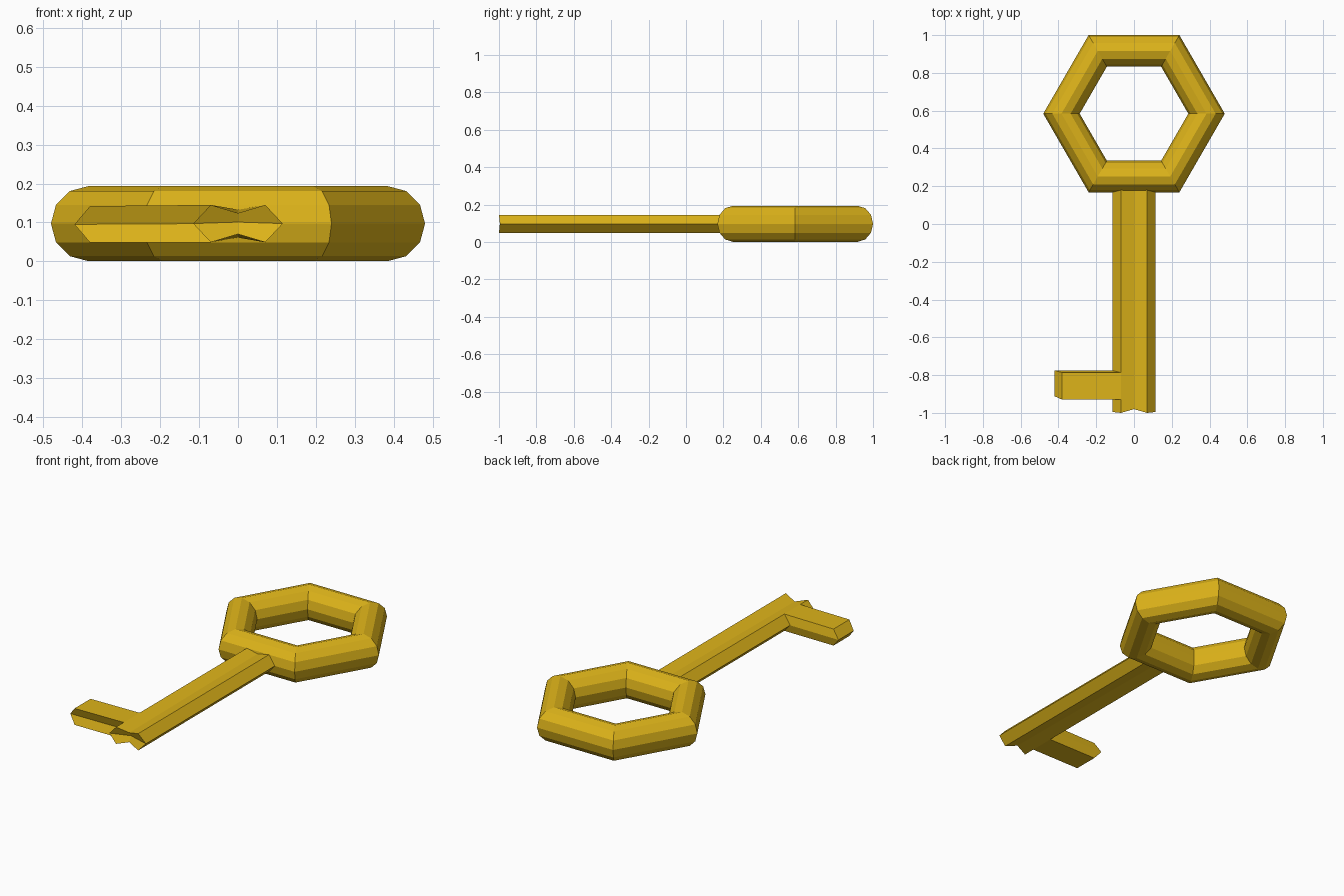
import bpy, bmesh

if "Cube" in bpy.data.objects:
    bpy.data.objects.remove(bpy.data.objects["Cube"])

ZC = 0.097  # mid height of the whole key

gold = bpy.data.materials.new("gold")
gold.diffuse_color = (0.72, 0.45, 0.01, 1)
gold.use_nodes = True
gold.node_tree.nodes["Principled BSDF"].inputs["Base Color"].default_value = gold.diffuse_color


def loft(name, start, end, start_cap, end_cap, extra=()):
    """Join two matching loops; caps index into start + end + extra points."""
    bm = bmesh.new()
    v = [bm.verts.new(p) for p in [*start, *end, *extra]]
    n = len(start)
    for i in range(n):
        j = (i + 1) % n
        bm.faces.new((v[i], v[j], v[n + j], v[n + i]))
    for f in [*start_cap, *end_cap]:
        bm.faces.new([v[i] for i in f])
    bmesh.ops.recalc_face_normals(bm, faces=bm.faces)
    mesh = bpy.data.meshes.new(name)
    bm.to_mesh(mesh)
    bm.free()
    ob = bpy.data.objects.new(name, mesh)
    bpy.context.collection.objects.link(ob)
    mesh.materials.append(gold)
    return ob


# Hexagonal handle ring with a twelve-sided tube
bpy.ops.mesh.primitive_torus_add(major_segments=6, minor_segments=12,
                                 major_radius=0.384, minor_radius=0.0965,
                                 location=(0, 0.584, ZC))
ring = bpy.context.object
ring.name = "handle_ring"
ring.data.materials.append(gold)


# Shaft: flat hexagon with a shallow groove above and below
def shaft_loop(groove, corner_y, edge_y, middle_y):
    return [(-0.115, corner_y, ZC), (-0.07, edge_y, ZC + 0.048),
            (0, middle_y, ZC + groove), (0.07, edge_y, ZC + 0.048),
            (0.115, corner_y, ZC), (0.07, edge_y, ZC - 0.048),
            (0, middle_y, ZC - groove), (-0.07, edge_y, ZC - 0.048)]


loft("shaft",
     shaft_loop(0.027, -0.995, -1.0, -0.98),
     shaft_loop(0.036, 0.23, 0.23, 0.23),
     [(0, 1, 2, 16), (2, 3, 4, 16), (4, 5, 6, 16), (6, 7, 0, 16)],
     [range(8, 16)],
     extra=[(0, -0.965, ZC + 0.004)])


# Bit: side tooth with a creased-in front and a creased-out back
def bit_loop(x_mid, x_edge, z, half):
    return [(x_edge, -0.93, z + half), (x_mid, -0.912, z),
            (x_edge, -0.93, z - half), (x_edge, -0.787, z - half),
            (x_mid, -0.775, z), (x_edge, -0.787, z + half)]


loft("bit",
     bit_loop(-0.10, -0.07, ZC, 0.048),
     bit_loop(-0.42, -0.38, ZC - 0.002, 0.047),
     [(0, 1, 4, 5), (1, 2, 3, 4)],
     [(6, 7, 10, 11), (7, 8, 9, 10)])
